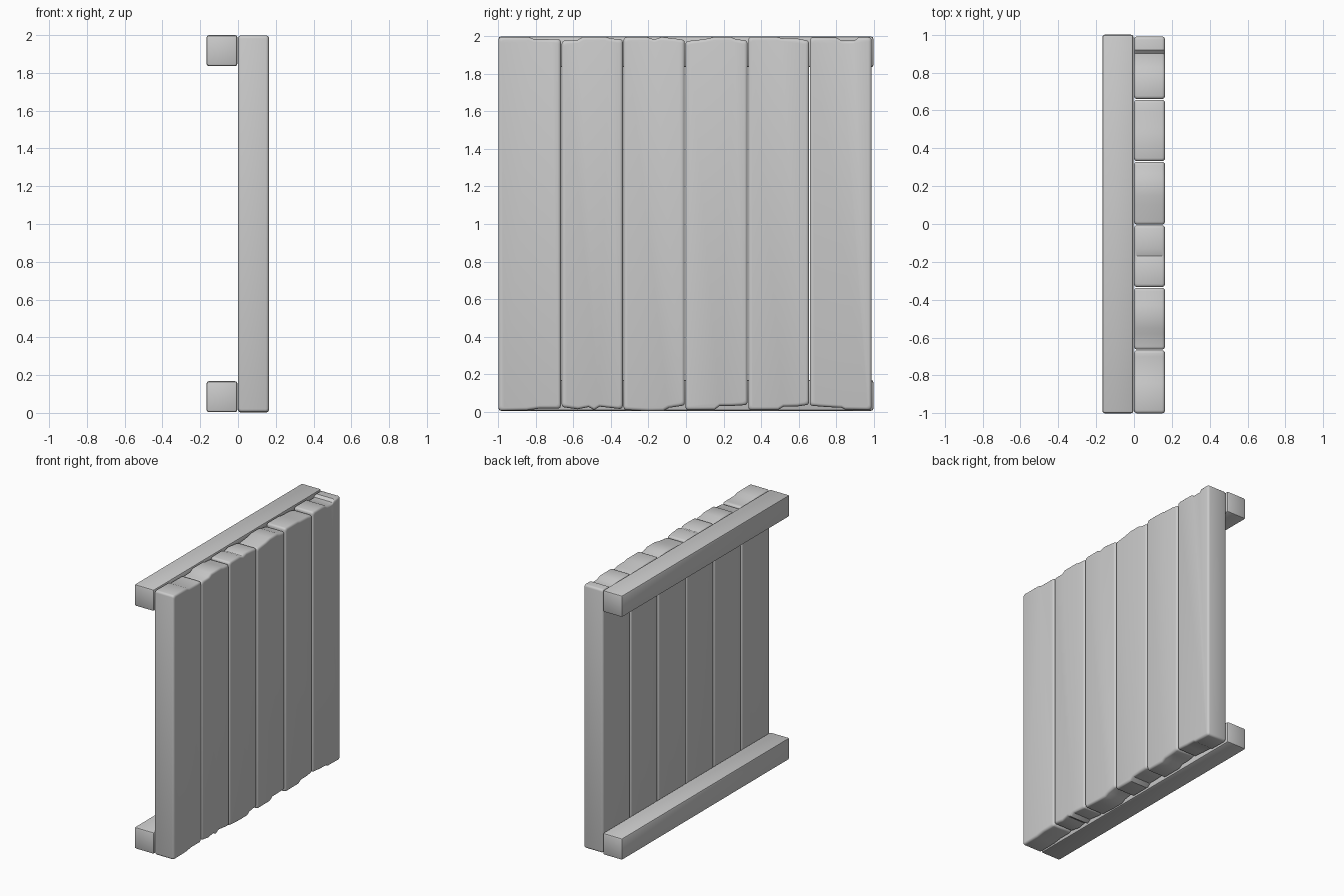
import bpy, bmesh, math

if "Cube" in bpy.data.objects:
    bpy.data.objects.remove(bpy.data.objects["Cube"])

B = 0.016          # edge rounding of the planks
DEPTH = 0.164      # plank thickness


def make_object(name, bm):
    mesh = bpy.data.meshes.new(name)
    bmesh.ops.recalc_face_normals(bm, faces=bm.faces)
    bm.to_mesh(mesh)
    bm.free()
    ob = bpy.data.objects.new(name, mesh)
    bpy.context.collection.objects.link(ob)
    bpy.context.view_layer.objects.active = ob
    ob.select_set(True)
    bpy.ops.object.shade_smooth_by_angle(angle=math.radians(35))
    ob.select_set(False)


def corner(y, z, sy, sz):
    """Rounded plank corner: from the vertical side to the ragged end."""
    cy, cz = y - sy * B, z - sz * B
    return [(cy + sy * B * math.cos(a), cz + sz * B * math.sin(a))
            for a in (0, math.pi / 6, math.pi / 3, math.pi / 2)]


def plank(name, y0, y1, top, bottom):
    """Upright board; top and bottom hold (y, z) points, ends left and right."""
    loop = corner(y1, top[-1][1], 1, 1) + top[-2:0:-1]
    loop += corner(y0, top[0][1], -1, 1)[::-1]
    loop += corner(y0, bottom[0][1], -1, -1) + bottom[1:-1]
    loop += corner(y1, bottom[-1][1], 1, -1)[::-1]
    cy, hy = (y0 + y1) / 2, (y1 - y0) / 2
    bm = bmesh.new()
    rings = []
    # rounded front and back rims made by shrinking the outline
    steps = [(0, B), (0.13 * B, 0.5 * B), (0.5 * B, 0.13 * B), (B, 0)]
    steps += [(DEPTH - x, i) for x, i in reversed(steps)]
    for x, inset in steps:
        rings.append([bm.verts.new((x, cy + (y - cy) * (1 - inset / hy),
                                    1 + (z - 1) * (1 - inset)))
                      for y, z in loop])
    for a, b in zip(rings, rings[1:]):
        for i in range(len(loop)):
            j = (i + 1) % len(loop)
            bm.faces.new((a[i], a[j], b[j], b[i]))
    bm.faces.new(rings[0])
    bm.faces.new(rings[-1])
    make_object(name, bm)


def beam(name, z0, z1):
    bm = bmesh.new()
    bmesh.ops.create_cube(bm, size=1)
    for v in bm.verts:
        v.co.x = -0.085 + v.co.x * 0.164
        v.co.y *= 2.0
        v.co.z = (z0 + z1) / 2 + v.co.z * (z1 - z0)
    bmesh.ops.bevel(bm, geom=list(bm.edges), offset=0.013, segments=2,
                    profile=0.5, affect='EDGES')
    make_object(name, bm)


# ragged plank ends, left to right along y
tops = [
    [(-1, 1.998), (-.84, 1.997), (-.81, 1.986), (-.7, 1.985), (-.667, 1.985)],
    [(-.663, 1.978), (-.58, 1.981), (-.55, 1.998), (-.43, 1.998), (-.40, 1.989), (-.337, 1.986)],
    [(-.333, 1.996), (-.21, 1.997), (-.17, 1.984), (-.13, 1.997), (-.05, 1.988), (-.007, 1.984)],
    [(-.003, 1.976), (.10, 1.986), (.15, 1.997), (.24, 1.997), (.27, 1.985), (.328, 1.98)],
    [(.332, 1.998), (.48, 1.998), (.51, 1.991), (.6, 1.988), (.656, 1.98)],
    [(.66, 1.995), (.80, 1.995), (.83, 1.978), (.90, 1.978), (.92, 1.996), (.99, 1.996)],
]
bottoms = [
    [(-1, .004), (-.85, .006), (-.78, .016), (-.667, .016)],
    [(-.663, .022), (-.58, .012), (-.52, .024), (-.49, .008), (-.46, .026), (-.337, .014)],
    [(-.333, .008), (-.2, .002), (-.12, .003), (-.09, .02), (-.007, .03)],
    [(-.003, .008), (.15, .008), (.18, .03), (.25, .03), (.328, .034)],
    [(.332, .008), (.49, .008), (.52, .026), (.6, .028), (.656, .034)],
    [(.66, .03), (.75, .024), (.83, .02), (.85, .01), (.99, .008)],
]
for n, (t, b) in enumerate(zip(tops, bottoms), 1):
    plank(f"plank_{n}", t[0][0], t[-1][0], t, b)

# crossbeams behind the planks
beam("lower_crossbeam", 0.004, 0.168)
beam("upper_crossbeam", 1.836, 2.0)
